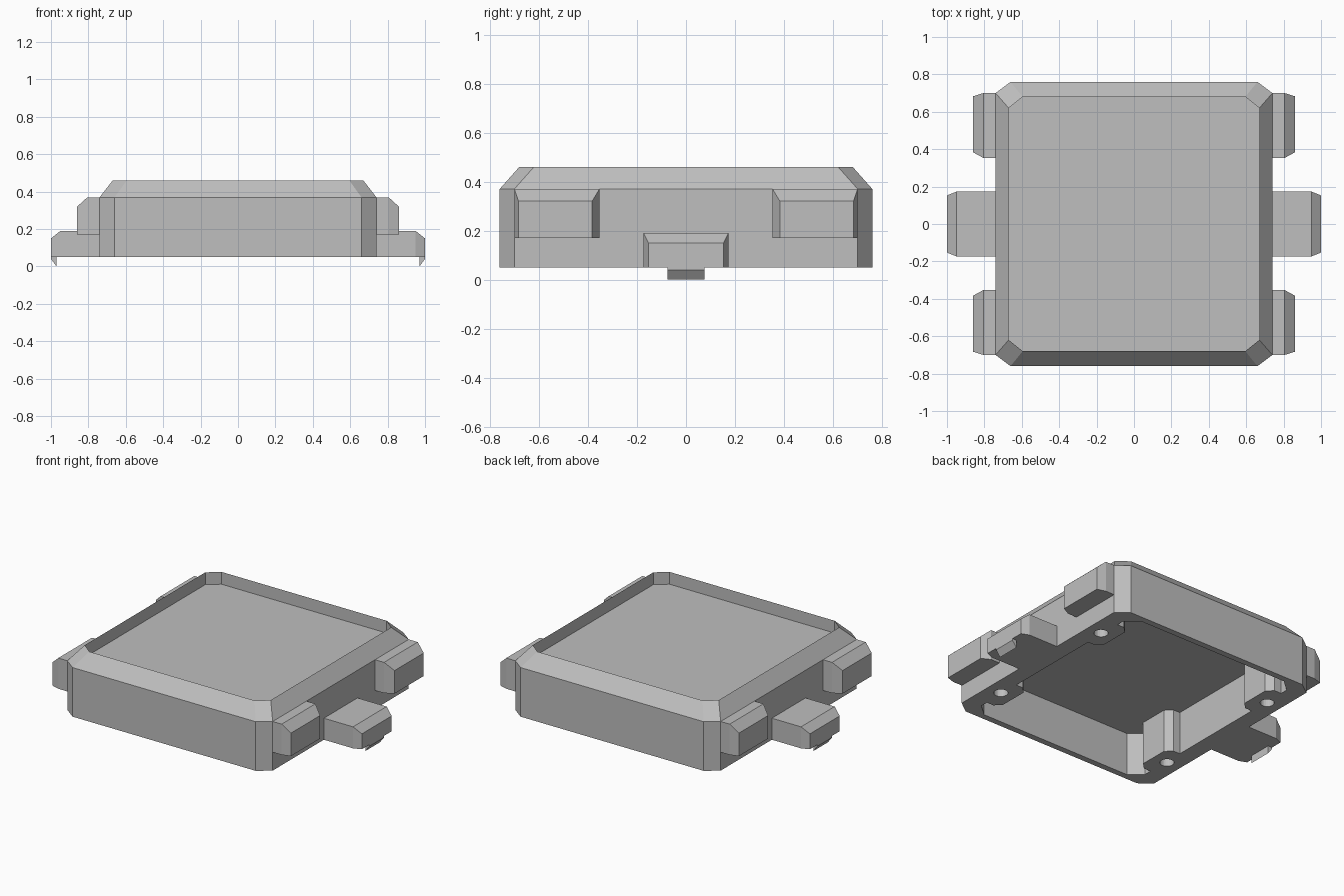
import bpy, bmesh, math

cube = bpy.data.objects.get("Cube")
if cube:
    bpy.data.objects.remove(cube, do_unlink=True)

grey = bpy.data.materials.new("plain grey")
grey.use_nodes = True
grey.diffuse_color = (0.52, 0.52, 0.52, 1)
grey.node_tree.nodes["Principled BSDF"].inputs["Base Color"].default_value = grey.diffuse_color


def loft(bm, rings):
    """Skin a stack of equal-length rings and cap both ends."""
    loops = [[bm.verts.new(p) for p in ring] for ring in rings]
    for a, b in zip(loops, loops[1:]):
        for i in range(len(a)):
            j = (i + 1) % len(a)
            bm.faces.new((a[i], a[j], b[j], b[i]))
    bm.faces.new(loops[0])
    bm.faces.new(loops[-1])


def finish(name, bm):
    bmesh.ops.recalc_face_normals(bm, faces=bm.faces)
    mesh = bpy.data.meshes.new(name)
    bm.to_mesh(mesh)
    bm.free()
    mesh.materials.append(grey)
    obj = bpy.data.objects.new(name, mesh)
    bpy.context.collection.objects.link(obj)
    return obj


def four_way(quarter):
    """Mirror a quarter outline (from the y axis to the x axis) into a closed loop."""
    half = quarter + [(x, -y) for x, y in reversed(quarter)]
    return half + [(-x, y) for x, y in reversed(half)]


def at_height(outline, z):
    return [(x, y, z) for x, y in outline]


# Tray body: chamfered corners, sloping shoulder, sunken top panel
base = four_way([(0.66, 0.76), (0.74, 0.70)])
lip = four_way([(0.595, 0.68), (0.67, 0.62)])
bm = bmesh.new()
loft(bm, [at_height(base, 0.05), at_height(base, 0.37),
          at_height(lip, 0.46), at_height(lip, 0.38)])
body = finish("tray_body", bm)

# Underside hollow, leaving four screw posts along the sides
hollow = four_way([(0.55, 0.72), (0.63, 0.65), (0.63, 0.60), (0.58, 0.60), (0.54, 0.56),
                   (0.54, 0.37), (0.58, 0.33), (0.63, 0.33)])
bm = bmesh.new()
loft(bm, [at_height(hollow, -0.1), at_height(hollow, 0.33)])
for sx in (-1, 1):
    for sy in (-1, 1):
        hole = [(sx * 0.64 + 0.042 * math.cos(math.tau * i / 24),
                 sy * 0.46 + 0.042 * math.sin(math.tau * i / 24)) for i in range(24)]
        loft(bm, [at_height(hole, -0.1), at_height(hole, 0.28)])
cutter = finish("hollow_cutter", bm)
cutter.hide_render = True

cut = body.modifiers.new("hollow", "BOOLEAN")
cut.operation = "DIFFERENCE"
cut.solver = "EXACT"
cut.object = cutter
bpy.context.view_layer.objects.active = body
bpy.ops.object.modifier_apply(modifier=cut.name)
bpy.data.objects.remove(cutter, do_unlink=True)


def side_block(name, side, xs, outer, face):
    """Block on a side wall; its outer face shrinks from one (y0, y1, z0, z1) to another."""
    def ring(x, box):
        y0, y1, z0, z1 = box
        return [(side * x, y0, z0), (side * x, y1, z0), (side * x, y1, z1), (side * x, y0, z1)]
    bm = bmesh.new()
    loft(bm, [ring(xs[0], outer), ring(xs[1], outer), ring(xs[2], face)])
    return finish(name, bm)


for side, label in ((1, "left"), (-1, "right")):
    # Upper lugs near the corners
    for sy, end in ((-1, "front"), (1, "back")):
        outer = sorted((sy * 0.353, sy * 0.70))
        face = sorted((sy * 0.383, sy * 0.683))
        side_block(f"{label}_{end}_lug", side, (0.735, 0.805, 0.86),
                   (*outer, 0.17, 0.37), (*face, 0.17, 0.32))
    # Low central tab
    side_block(f"{label}_tab", side, (0.735, 0.95, 1.0),
               (-0.173, 0.173, 0.05, 0.19), (-0.153, 0.153, 0.05, 0.15))
    # Small wedge hook under the tab
    wedge = [(0.97, 0.055), (1.0, 0.055), (1.0, 0.04), (0.97, 0.0)]
    bm = bmesh.new()
    loft(bm, [[(side * x, y, z) for x, z in wedge] for y in (-0.075, 0.075)])
    finish(f"{label}_hook", bm)
